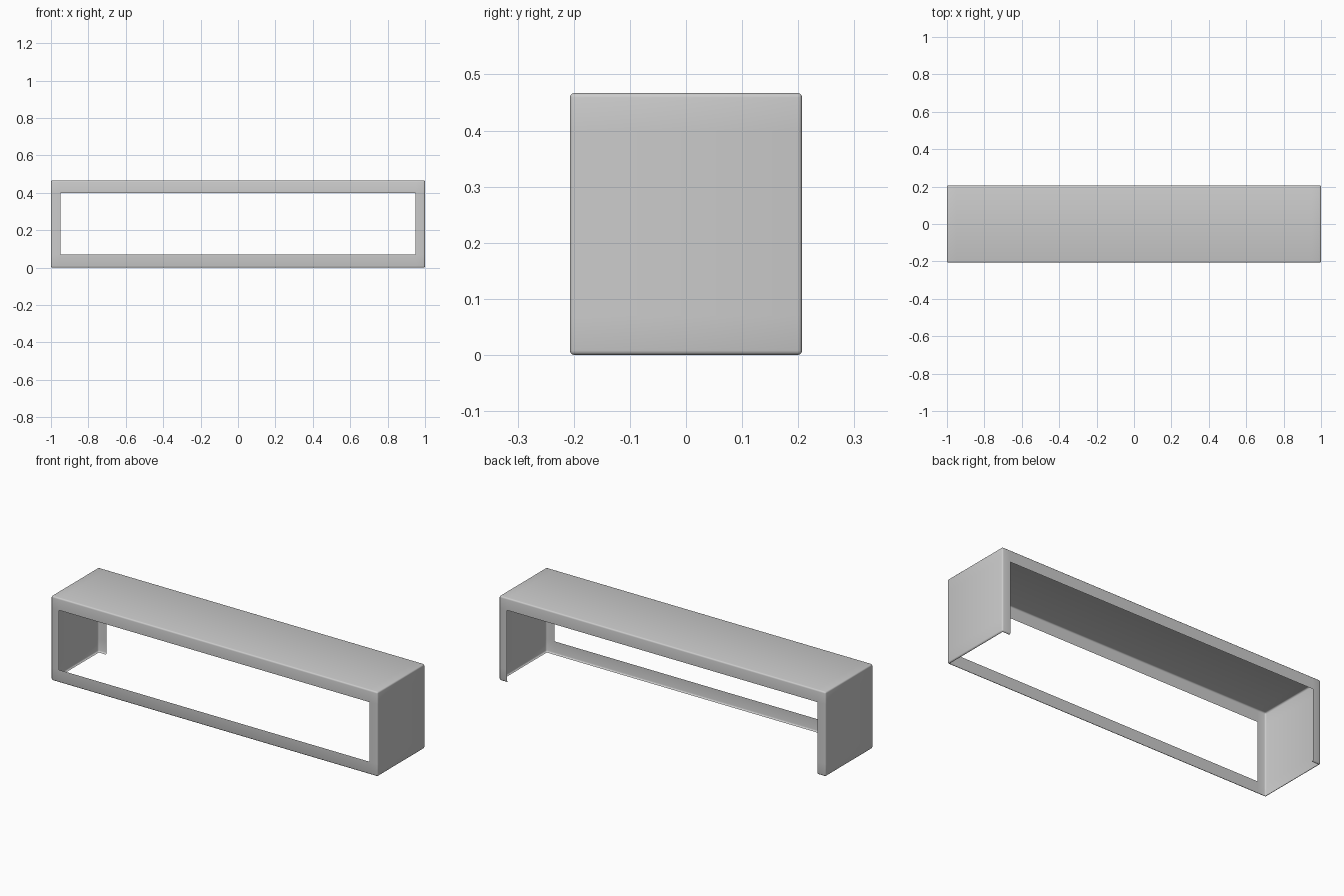
import bpy, bmesh
from mathutils import Vector

if "Cube" in bpy.data.objects:
    bpy.data.objects.remove(bpy.data.objects["Cube"])

W, D, H = 2.0, 0.414, 0.467      # outer size
R = 0.008                        # edge rounding
WIN_X, WIN_LOW, WIN_TOP = 0.95, 0.07, 0.40

# rounded box
bm = bmesh.new()
bmesh.ops.create_cube(bm, size=1.0)
bmesh.ops.scale(bm, vec=(W, D, H), verts=bm.verts)
bmesh.ops.translate(bm, vec=(0, 0, H / 2), verts=bm.verts)
bmesh.ops.bevel(bm, geom=bm.edges[:], offset=R, offset_type='OFFSET',
                segments=3, profile=0.5, affect='EDGES')

# cut lines around the front and back openings
def slice_shell(co, no):
    geom = bm.verts[:] + bm.edges[:] + bm.faces[:]
    bmesh.ops.bisect_plane(bm, geom=geom, plane_co=co, plane_no=no)

for x in (-WIN_X, WIN_X):
    slice_shell(Vector((x, 0, 0)), Vector((1, 0, 0)))
for z in (WIN_LOW, WIN_TOP):
    slice_shell(Vector((0, 0, z)), Vector((0, 0, 1)))
bm.normal_update()

# open floor, front window, and back opening that runs down to the floor
def is_open(f):
    c = f.calc_center_median()
    if f.normal.z < -0.99:
        return True
    across = abs(c.x) < WIN_X and c.z < WIN_TOP
    if across and c.y > D / 2 - R:
        return True
    return across and c.y < -D / 2 + R and c.z > WIN_LOW

bmesh.ops.delete(bm, geom=[f for f in bm.faces if is_open(f)], context='FACES')

mesh = bpy.data.meshes.new("cabinet_shell")
bm.to_mesh(mesh)
bm.free()
shell = bpy.data.objects.new("cabinet_shell", mesh)
bpy.context.collection.objects.link(shell)
bpy.context.view_layer.objects.active = shell
shell.select_set(True)
bpy.ops.object.shade_smooth_by_angle(angle=0.7)
